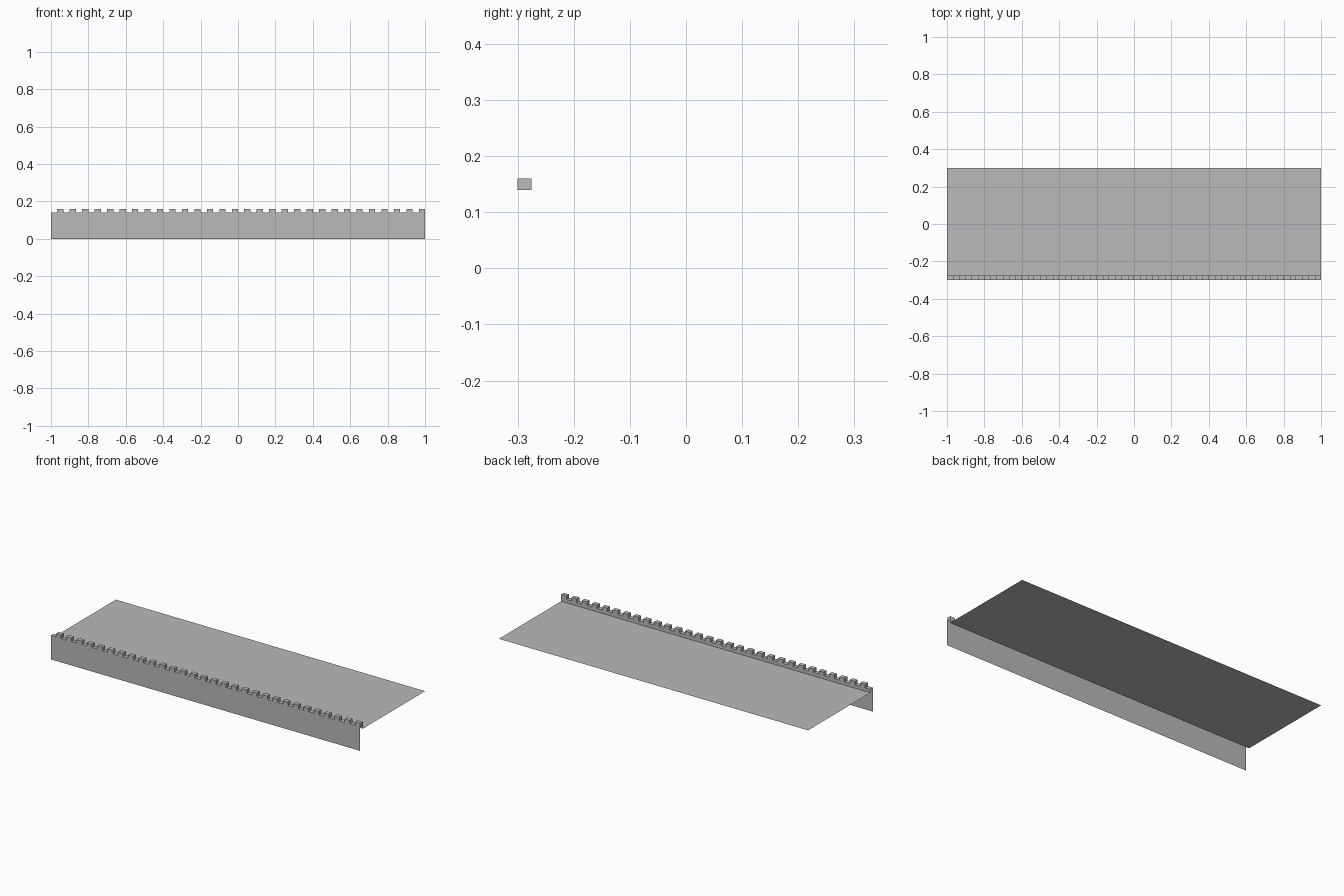
import bpy, bmesh

if "Cube" in bpy.data.objects:
    bpy.data.objects.remove(bpy.data.objects["Cube"])

CELLS = 60                      # tooth, gap, tooth, gap ...
YF, YR, YB = -0.30, -0.275, 0.30  # front, rear of rim, back
Z_SHEET, Z_RIM, Z_TOP = 0.12, 0.14, 0.16

grey = bpy.data.materials.new("light grey")
grey.diffuse_color = (0.48, 0.49, 0.48, 1)
grey.use_nodes = True
grey.node_tree.nodes["Principled BSDF"].inputs["Base Color"].default_value = grey.diffuse_color


def make_object(name, bm):
    mesh = bpy.data.meshes.new(name)
    bm.to_mesh(mesh)
    bm.free()
    mesh.materials.append(grey)
    obj = bpy.data.objects.new(name, mesh)
    bpy.context.collection.objects.link(obj)
    return obj


def quad(bm, a, b, c, d):
    return bm.faces.new([bm.verts.new(p) for p in (a, b, c, d)])


# Front panel: one thin upright face
bm = bmesh.new()
quad(bm, (-1, YF, 0), (1, YF, 0), (1, YF, Z_RIM), (-1, YF, Z_RIM))
make_object("front_panel", bm)

# Flat sheet behind the rim
bm = bmesh.new()
quad(bm, (-1, YR, Z_SHEET), (1, YR, Z_SHEET), (1, YB, Z_SHEET), (-1, YB, Z_SHEET))
make_object("flat_sheet", bm)

# Toothed rim: a strip of cells, every second one extruded upward
bm = bmesh.new()
step = 2 / CELLS
teeth = []
for i in range(CELLS):
    x0, x1 = -1 + i * step, -1 + (i + 1) * step
    f = quad(bm, (x0, YF, Z_RIM), (x1, YF, Z_RIM), (x1, YR, Z_RIM), (x0, YR, Z_RIM))
    if i % 2:
        teeth.append(f)
bmesh.ops.remove_doubles(bm, verts=bm.verts, dist=1e-5)
ret = bmesh.ops.extrude_discrete_faces(bm, faces=[])if not teeth else None
for f in [f for f in teeth if f.is_valid]:
    res = bmesh.ops.extrude_face_region(bm, geom=[f])
    top = [v for v in res["geom"] if isinstance(v, bmesh.types.BMVert)]
    bmesh.ops.translate(bm, verts=top, vec=(0, 0, Z_TOP - Z_RIM))
    if f.is_valid:
        bmesh.ops.delete(bm, geom=[f], context='FACES_ONLY')
# Rear wall of the rim down to the sheet
bmesh.ops.recalc_face_normals(bm, faces=bm.faces)
quad(bm, (1, YR, Z_SHEET), (-1, YR, Z_SHEET), (-1, YR, Z_RIM), (1, YR, Z_RIM))
make_object("toothed_rim", bm)
